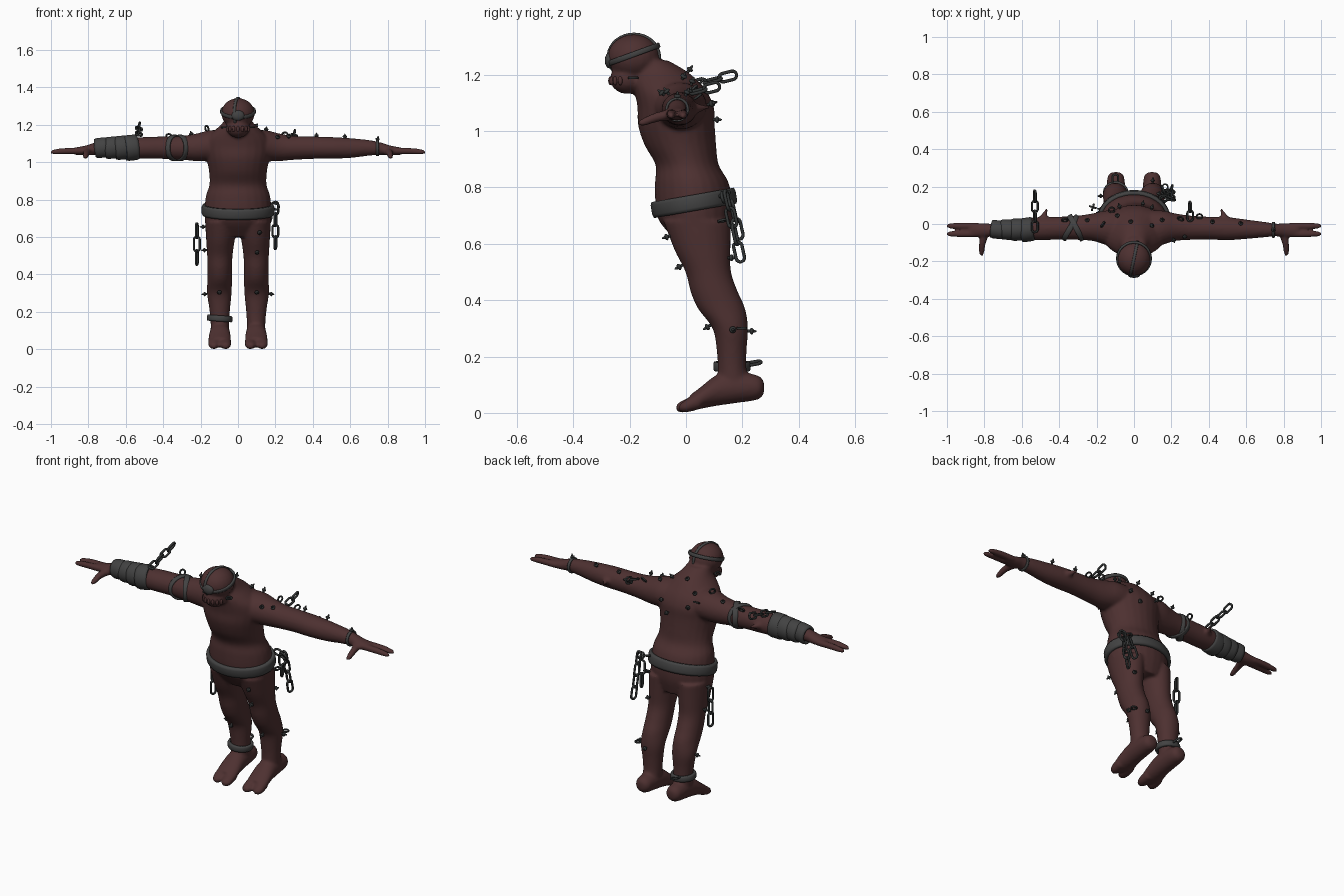
import bpy
import bmesh
from math import cos, sin, pi, copysign, radians
from mathutils import Matrix, Vector
from mathutils.bvhtree import BVHTree

cube = bpy.data.objects.get("Cube")
if cube:
    bpy.data.objects.remove(cube, do_unlink=True)


def material(name, color):
    mat = bpy.data.materials.new(name)
    mat.use_nodes = True
    mat.diffuse_color = (*color, 1)
    mat.node_tree.nodes["Principled BSDF"].inputs["Base Color"].default_value = (*color, 1)
    return mat


SKIN = material("dark reddish skin", (0.075, 0.03, 0.03))
STRAP = material("grey strap", (0.055, 0.055, 0.055))
METAL = material("dark metal", (0.032, 0.035, 0.035))


def finish(name, bm, mat):
    """Turn a bmesh into a smooth shaded object."""
    bmesh.ops.recalc_face_normals(bm, faces=bm.faces)
    for face in bm.faces:
        face.smooth = True
    mesh = bpy.data.meshes.new(name)
    bm.to_mesh(mesh)
    bm.free()
    mesh.materials.append(mat)
    obj = bpy.data.objects.new(name, mesh)
    bpy.context.collection.objects.link(obj)
    return obj


def resample(rows, steps=4):
    """Catmull-Rom interpolation of cross-section rows."""
    rows = [Vector(r) for r in rows]
    out = []
    for i in range(len(rows) - 1):
        b, c = rows[i], rows[i + 1]
        a, d = rows[max(i - 1, 0)], rows[min(i + 2, len(rows) - 1)]
        for s in range(steps):
            t = s / steps
            out.append((b * 2 + (c - a) * t + (a * 2 - b * 5 + c * 4 - d) * t ** 2
                        + (b * 3 - a - c * 3 + d) * t ** 3) / 2)
    return out + [rows[-1]]


def loft(bm, rows, u, v, side=1, segs=24):
    """Closed tube through rows of (x, y, z, radius along u, radius along v)."""
    u, v = Vector(u), Vector(v)
    rings = []
    for x, y, z, ru, rv in resample(rows):
        ring = []
        for k in range(segs):
            a = 2 * pi * k / segs
            p = Vector((x, y, z)) + u * ru * cos(a) + v * rv * sin(a)
            ring.append(bm.verts.new((p.x * side, p.y, p.z)))
        rings.append(ring)
    for r, s in zip(rings, rings[1:]):
        for k in range(segs):
            n = (k + 1) % segs
            bm.faces.new((r[k], r[n], s[n], s[k]))
    bm.faces.new(rings[0])
    bm.faces.new(rings[-1])


def ball(bm, loc, size, rot=Matrix()):
    m = Matrix.Translation(loc) @ rot @ Matrix.Diagonal((*size, 1))
    bmesh.ops.create_uvsphere(bm, u_segments=20, v_segments=12, radius=1, matrix=m)


def hoop(bm, m, rx, ry, height, thick, stretch=0, segs=34, prof=8):
    """Elliptical ring around local z; stretch pulls it into a chain link."""
    rings = []
    for i in range(segs):
        a = 2 * pi * i / segs
        ring = []
        for k in range(prof):
            b = 2 * pi * (k + 0.5) / prof
            o = thick / 2 * copysign(abs(cos(b)) ** 0.6, cos(b))
            h = height / 2 * copysign(abs(sin(b)) ** 0.6, sin(b))
            x = (rx + o) * cos(a) + copysign(stretch, cos(a))
            ring.append(bm.verts.new(m @ Vector((x, (ry + o) * sin(a), h))))
        rings.append(ring)
    for i, r in enumerate(rings):
        s = rings[(i + 1) % segs]
        for k in range(prof):
            n = (k + 1) % prof
            bm.faces.new((r[k], r[n], s[n], s[k]))


def placed(loc, *turns):
    m = Matrix.Translation(loc)
    for angle, axis in turns:
        m = m @ Matrix.Rotation(radians(angle), 4, axis)
    return m


def band(name, m, rx, ry, height, thick, mat=STRAP):
    bm = bmesh.new()
    hoop(bm, m, rx, ry, height, thick)
    return finish(name, bm, mat)


def chain(name, start, end, count):
    start, end = Vector(start), Vector(end)
    step = (end - start) / count
    turn = step.to_track_quat('X', 'Z').to_matrix().to_4x4()
    half = step.length / 2
    bm = bmesh.new()
    for i in range(count):
        m = Matrix.Translation(start + step * (i + 0.5)) @ turn
        m = m @ Matrix.Rotation(pi / 2 * (i % 2) + 0.3, 4, 'X')
        hoop(bm, m, 0.016, 0.016, 0.011, 0.011, max(half - 0.012, 0), segs=18)
    return finish(name, bm, METAL)


X, Y, Z = (1, 0, 0), (0, 1, 0), (0, 0, 1)

# Body: lofted torso, limbs and head fused into one skin
body = bmesh.new()
loft(body, [(0, .06, .6, .14, .085), (0, .035, .68, .175, .13), (0, .028, .75, .178, .137),
            (0, .02, .82, .172, .13), (0, .004, .88, .153, .112), (0, -.02, .95, .155, .127),
            (0, -.034, 1.02, .168, .136), (0, -.036, 1.08, .18, .136), (0, -.05, 1.13, .165, .13),
            (0, -.07, 1.17, .125, .118), (0, -.09, 1.21, .083, .095), (0, -.125, 1.25, .06, .062)],
     X, Y)
ball(body, (0, -.185, 1.262), (.09, .093, .081))
ball(body, (0, -.208, 1.185), (.064, .062, .054))
for side in (1, -1):
    # arm
    loft(body, [(.04, -.035, 1.085, .11, .09), (.15, -.02, 1.088, .092, .083),
                (.22, -.017, 1.08, .074, .074), (.3, -.02, 1.077, .065, .064),
                (.4, -.022, 1.078, .061, .06), (.5, -.025, 1.077, .062, .058),
                (.6, -.028, 1.076, .052, .053), (.7, -.03, 1.077, .041, .042),
                (.76, -.032, 1.073, .034, .034), (.81, -.033, 1.064, .038, .027),
                (.86, -.033, 1.06, .037, .021), (.88, -.033, 1.06, .03, .017)], Y, Z, side)
    # fingers, thumb and elbow spur
    for y in (-.01, -.053):
        loft(body, [(.84, y, 1.061, .018, .018), (.92, y, 1.06, .018, .017),
                    (.98, y, 1.056, .015, .014), (1.002, y, 1.054, .008, .008)], Y, Z, side)
    loft(body, [(.795, -.045, 1.058, .026, .02), (.81, -.1, 1.05, .019, .018),
                (.815, -.15, 1.032, .015, .015), (.815, -.17, 1.026, .008, .008)], X, Z, side)
    loft(body, [(.51, .0, 1.075, .045, .035), (.485, .04, 1.08, .02, .018),
                (.465, .085, 1.085, .005, .005)], X, Z, side)
    # leg
    loft(body, [(.088, .04, .68, .088, .12), (.094, .058, .58, .076, .1), (.097, .079, .5, .068, .081),
                (.098, .1, .43, .066, .084), (.098, .126, .37, .066, .084), (.1, .157, .3, .066, .063),
                (.098, .162, .22, .056, .053), (.097, .164, .15, .05, .051), (.097, .17, .08, .048, .06)],
         X, Y, side)
    # foot and two broad toes
    loft(body, [(.097, .277, .09, .02, .02), (.097, .255, .09, .043, .043), (.097, .18, .09, .052, .055),
                (.097, .11, .08, .056, .055), (.098, .05, .052, .061, .038), (.098, .015, .036, .056, .028)],
         X, Z, side)
    for x, tip in ((.067, -.034), (.129, -.024)):
        loft(body, [(x, .05, .043, .03, .03), (x, .01, .029, .031, .026),
                    (x, tip + .016, .021, .027, .02), (x, tip, .019, .014, .012)], X, Z, side)
skin = finish("body", body, SKIN)
remesh = skin.modifiers.new("fuse", 'REMESH')
remesh.mode = 'VOXEL'
remesh.voxel_size = 0.008
remesh.use_smooth_shade = True
soften = skin.modifiers.new("soften", 'SMOOTH')
soften.factor = 0.5
soften.iterations = 5
surface = BVHTree.FromObject(skin, bpy.context.evaluated_depsgraph_get())

# Teeth along the jaw
teeth = bmesh.new()
for k in range(-3, 4):
    a = k * 0.38
    ball(teeth, (.062 * sin(a), -.208 - .06 * cos(a), 1.178), (.008, .008, .016))
finish("teeth", teeth, SKIN)

# Head straps and eye patch
band("head_strap_around", placed((0, -.185, 1.272), (20, 'X')), .09, .093, .02, .012)
band("head_strap_over", placed((0, -.185, 1.262), (-12, 'Z'), (90, 'Y')), .081, .092, .016, .012)
patch = bmesh.new()
ball(patch, (0, -.272, 1.25), (.034, .016, .028))
finish("eye_patch", patch, STRAP)

# Belt, cuffs and arm wraps
band("belt", placed((0, .028, .745), (10, 'X')), .183, .142, .06, .024)
band("ankle_cuff", placed((-.098, .163, .165), (4, 'Y')), .06, .058, .034, .018)
band("wrist_cuff", placed((.745, -.031, 1.076), (90, 'Y')), .039, .038, .016, .01)
for k, tilt in enumerate((28, -30)):
    band(f"upper_arm_strap_{k + 1}", placed((-.31 - .03 * k, -.02, 1.077), (tilt, 'Z'), (90, 'Y')),
         .065, .072, .03, .012)
for k in range(4):
    r = .06 - .005 * k
    band(f"forearm_wrap_{k + 1}", placed((-.57 - .053 * k, -.03, 1.078), (8 - 5 * k, 'Z'), (84, 'Y')),
         r, r - .004, .072, .018)

# Chains
chain("forearm_chain", (-.53, -.04, 1.145), (-.53, .175, 1.2), 4)
chain("left_hip_chain", (.2, .14, .785), (.2, .195, .54), 4)
chain("right_hip_chain", (-.22, .09, .67), (-.22, .09, .455), 3)
chain("shoulder_chain", (.3, .02, 1.135), (.3, .115, 1.16), 2)
chain("ankle_chain", (-.1, .205, .17), (-.1, .262, .18), 1)
chain("belt_loop", (.14, .14, .78), (.215, .13, .76), 2)
chain("belt_tail", (.17, .16, .75), (.15, .19, .62), 2)

# Spindle studs set into the skin
stud_spots = [(.1, -.005, 1.2), (.21, -.08, 1.13), (.27, -.06, 1.13), (.42, .016, 1.15),
              (.57, 0, 1.13), (.745, -.03, 1.12), (.15, .02, 1.17), (-.09, .05, 1.17),
              (-.015, .0, 1.2), (-.25, .02, 1.15), (.05, .12, 1.04), (-.08, .1, 1.1),
              (.1, .1, 1.1), (-.19, .06, .655), (-.18, .08, .53), (-.18, .15, .295),
              (.18, .165, .295), (.11, -.05, .63), (.1, -.02, .52), (.13, .16, .55),
              (.1, .085, .31), (-.1, .085, .31), (.1, .23, .29)]
studs = bmesh.new()
for spot in stud_spots:
    loc, normal, _, _ = surface.find_nearest(Vector(spot))
    turn = normal.to_track_quat('Z', 'Y').to_matrix().to_4x4()
    ball(studs, loc + normal * .012, (.006, .006, .02), turn)
    ball(studs, loc + normal * .014, (.012, .012, .007), turn)
finish("studs", studs, METAL)

# Ring piercings standing on the shoulders, arms, hip and mouth
rings = bmesh.new()
for spot in [(-.17, 0, 1.2), (-.37, .03, 1.15), (.25, .03, 1.15), (.35, .04, 1.12), (-.12, .09, 1.14),
             (.2, .15, .7), (.17, .2, .3), (.06, -.19, 1.188), (-.06, -.19, 1.188)]:
    loc, normal, _, _ = surface.find_nearest(Vector(spot))
    turn = normal.to_track_quat('X', 'Z').to_matrix().to_4x4()
    hoop(rings, Matrix.Translation(loc + normal * .014) @ turn, .015, .015, .009, .009, segs=18)
finish("ring_piercings", rings, METAL)
